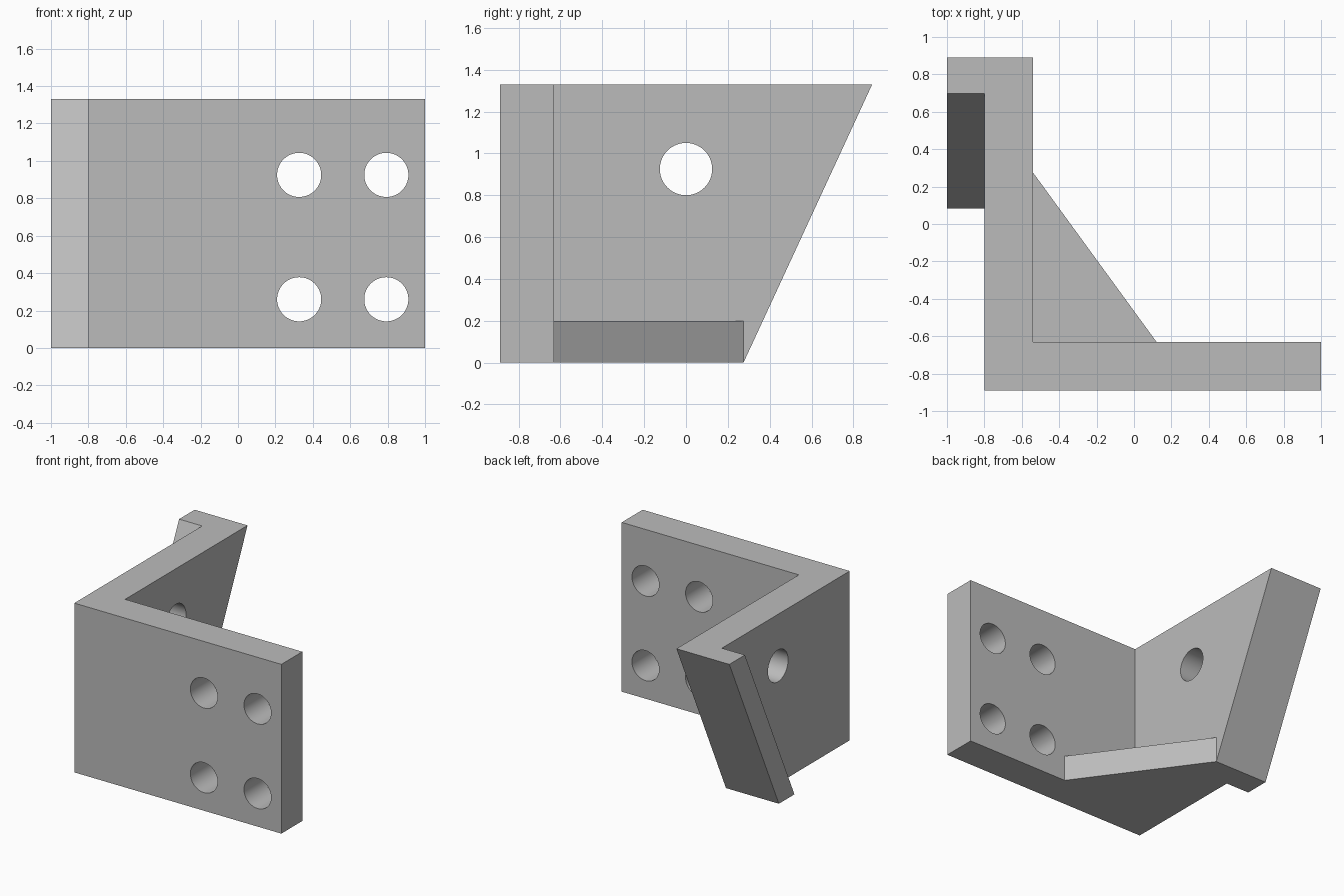
import bpy
import bmesh
from math import pi
from mathutils import Matrix

cube = bpy.data.objects.get("Cube")
if cube:
    bpy.data.objects.remove(cube)

HEIGHT = 1.33
FRONT, INNER_Y = -0.89, -0.63       # front plate faces
OUTER_X, INNER_X = -0.8, -0.54      # side wall faces
BACK_LOW, BACK_HIGH = 0.275, 0.89   # sloping rear edge
LIP_DEPTH = 0.193

grey = bpy.data.materials.new("plain_grey")
grey.use_nodes = True
colour = (0.5, 0.5, 0.5, 1)
grey.diffuse_color = colour
grey.node_tree.nodes["Principled BSDF"].inputs["Base Color"].default_value = colour


def add_object(name, bm):
    bmesh.ops.recalc_face_normals(bm, faces=bm.faces)
    mesh = bpy.data.meshes.new(name)
    bm.to_mesh(mesh)
    bm.free()
    mesh.materials.append(grey)
    obj = bpy.data.objects.new(name, mesh)
    bpy.context.collection.objects.link(obj)
    return obj


def loft(name, lower, upper, height):
    """Solid between two matching outlines, at the ground and at height."""
    bm = bmesh.new()
    low = [bm.verts.new((x, y, 0)) for x, y in lower]
    top = [bm.verts.new((x, y, height)) for x, y in upper]
    bm.faces.new(low[::-1])
    bm.faces.new(top)
    for i in range(len(low)):
        j = (i + 1) % len(low)
        bm.faces.new((low[i], low[j], top[j], top[i]))
    return add_object(name, bm)


def bracket_outline(back):
    lip = back - LIP_DEPTH
    return [(OUTER_X, FRONT), (1, FRONT), (1, INNER_Y), (INNER_X, INNER_Y),
            (INNER_X, back), (-1, back), (-1, lip), (OUTER_X, lip)]


def add_drill(bm, centre, radius, axis):
    turn = Matrix.Rotation(pi / 2, 4, axis)
    bmesh.ops.create_cone(bm, cap_ends=True, segments=64, radius1=radius, radius2=radius,
                          depth=0.5, matrix=Matrix.Translation(centre) @ turn)


# Angled bracket: front plate, side wall and sloping rear lip in one solid
bracket = loft("bracket", bracket_outline(BACK_LOW), bracket_outline(BACK_HIGH), HEIGHT)

# Four bolt holes in the front plate and one in the side wall
drills = bmesh.new()
for x in (0.327, 0.793):
    for z in (0.26, 0.925):
        add_drill(drills, (x, (FRONT + INNER_Y) / 2, z), 0.118, 'X')
add_drill(drills, ((OUTER_X + INNER_X) / 2, 0, 0.925), 0.125, 'Y')
cutter = add_object("hole_cutter", drills)
cutter.hide_render = True

cut = bracket.modifiers.new("holes", 'BOOLEAN')
cut.operation = 'DIFFERENCE'
cut.solver = 'EXACT'
cut.object = cutter
bpy.context.view_layer.objects.active = bracket
bracket.select_set(True)
bpy.ops.object.modifier_apply(modifier=cut.name)
bpy.data.objects.remove(cutter)
bpy.ops.object.shade_smooth_by_angle(angle=pi / 6)

# Triangular gusset in the inner corner
corner = [(INNER_X, INNER_Y), (0.12, INNER_Y), (INNER_X, BACK_LOW)]
loft("gusset", corner, corner, 0.2)
